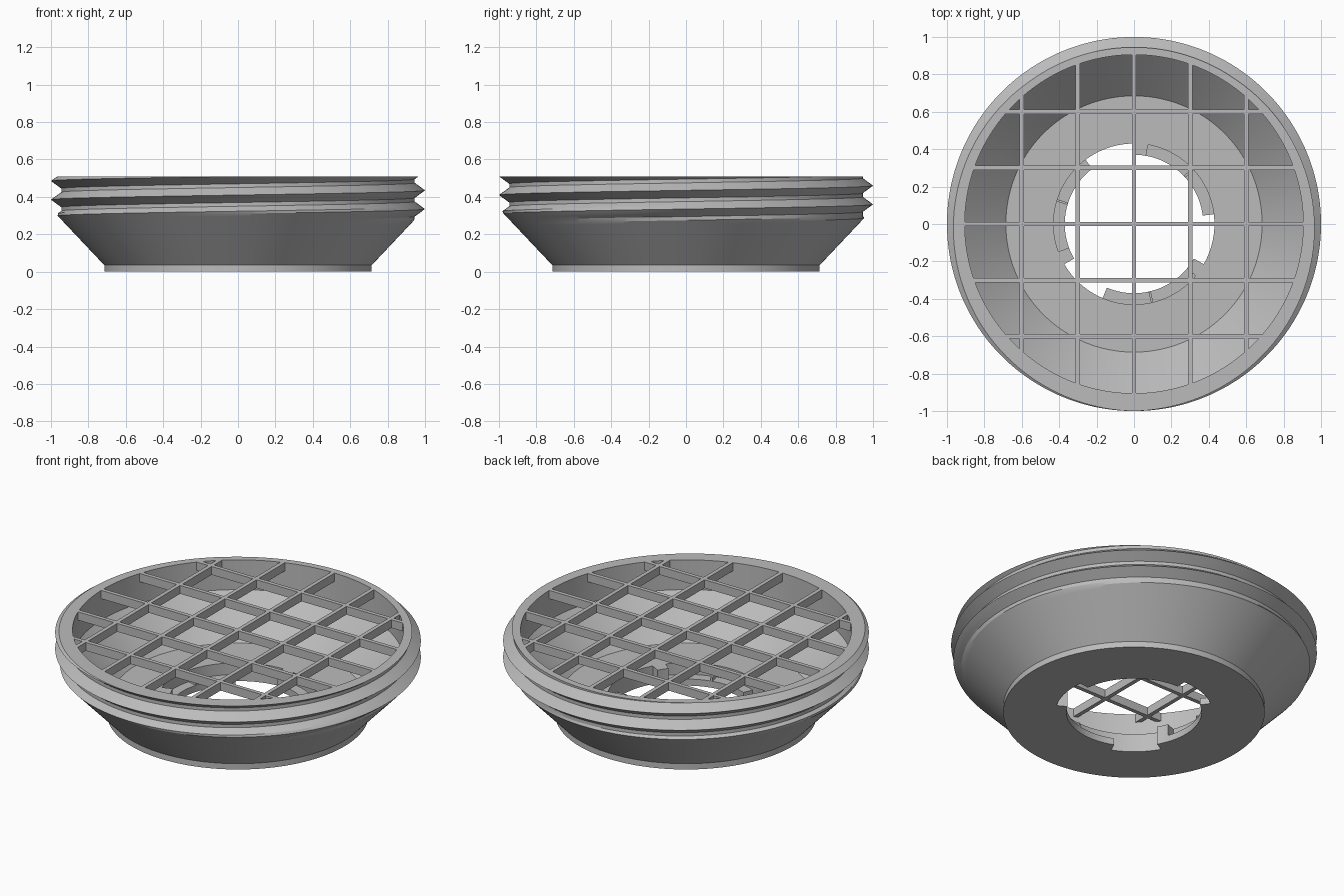
import bpy, bmesh, math
from mathutils import Matrix, Vector

if "Cube" in bpy.data.objects:
    bpy.data.objects.remove(bpy.data.objects["Cube"])

grey = bpy.data.materials.new("plain grey")
grey.diffuse_color = (0.5, 0.5, 0.5, 1)
grey.use_nodes = True
grey.node_tree.nodes["Principled BSDF"].inputs["Base Color"].default_value = grey.diffuse_color

TOP, FLOOR, SHELF = 0.51, 0.11, 0.04
R_HOLE, R_SLOT = 0.37, 0.43
PITCH, ROOT, CREST, HALF = 0.1, 0.945, 1.0, 0.04


def make_object(name, bm, smooth=False):
    mesh = bpy.data.meshes.new(name)
    bm.to_mesh(mesh)
    bm.free()
    mesh.materials.append(grey)
    ob = bpy.data.objects.new(name, mesh)
    bpy.context.collection.objects.link(ob)
    if smooth:
        bpy.ops.object.select_all(action='DESELECT')
        ob.select_set(True)
        bpy.context.view_layer.objects.active = ob
        bpy.ops.object.shade_smooth_by_angle(angle=math.radians(20))
    return ob


def thread_rows(deg):
    """Outer wall at one angle: helical ridge trimmed by the cone and the rim."""
    rows = []
    first = 0.435 + PITCH * deg / 360
    for k in range(-3, 2):
        peak = first + PITCH * k
        for s in range(-3, 4):
            z = min(max(peak + HALF * s / 3, 0.25), TOP)
            d = abs((z - first + PITCH / 2) % PITCH - PITCH / 2)
            r = ROOT + (CREST - ROOT) * max(0, 1 - d / HALF)
            rows.append((min(r, 0.715 + 0.945 * (z - 0.035)), z))
    return rows


def section(deg, low, up):
    """Closed cross-section of the cup at one angle."""
    return ([(low, 0), (0.715, 0), (0.715, 0.035)] + thread_rows(deg) +
            [(0.905, TOP), (0.905, 0.33), (0.685, FLOOR),
             (up, FLOOR), (up, SHELF), (low, SHELF)])


# Threaded cup with three bayonet slots (notch, shelf, stop) around the hole
bm = bmesh.new()
columns = []          # (vertices, starts a new slot zone)
for turn in range(3):
    base = 120 * turn - 30
    for a, b, low, up in ((0, 37, R_SLOT, R_SLOT),
                          (37, 110, R_HOLE, R_SLOT),
                          (110, 120, R_HOLE, R_HOLE)):
        n = round((b - a) / 1.8)
        for i in range(n + 1):
            deg = base + a + (b - a) * i / n
            t = math.radians(deg)
            verts = [bm.verts.new((r * math.cos(t), r * math.sin(t), z))
                     for r, z in section(deg, low, up)]
            columns.append((verts, i == 0))
for i in range(len(columns)):
    p = columns[i][0]
    q, joint = columns[(i + 1) % len(columns)]
    n = len(p)
    for j in ([n - 3, n - 1] if joint else range(n)):
        k = (j + 1) % n
        bm.faces.new((p[j], q[j], q[k], p[k]))
bmesh.ops.remove_doubles(bm, verts=bm.verts, dist=1e-5)
make_object("threaded_cup", bm, smooth=True)


def box(bm, size, centre, turn=0):
    m = (Matrix.Rotation(turn, 4, 'Z') @ Matrix.Translation(Vector(centre)) @
         Matrix.Diagonal((*size, 1)))
    bmesh.ops.create_cube(bm, size=1, matrix=m)


# Small locking ridges in the middle of each shelf
bm = bmesh.new()
for turn in range(3):
    box(bm, (0.06, 0.012, 0.025), (0.402, 0, SHELF + 0.01),
        math.radians(43 + 120 * turn))
make_object("locking_ridges", bm)

# Square grille across the top opening
bm = bmesh.new()
for c in (-0.6, -0.3, 0, 0.3, 0.6):
    length = 2 * math.sqrt(0.925 ** 2 - (abs(c) + 0.012) ** 2)
    for turn in (0, math.pi / 2):
        box(bm, (length, 0.024, 0.05), (0, c, TOP - 0.025), turn)
make_object("top_grille", bm)
